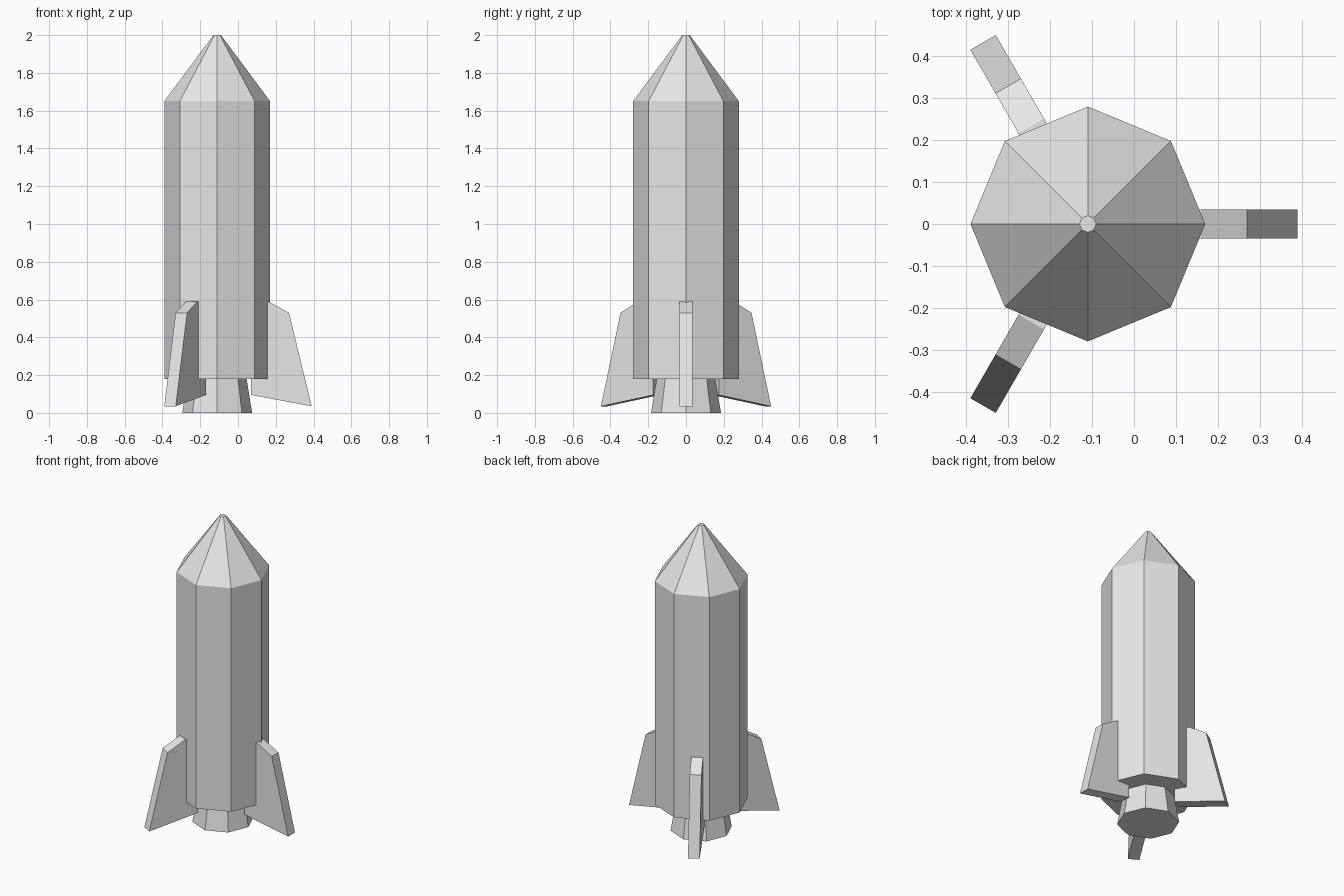
import bpy
import bmesh
from math import radians
from mathutils import Matrix, Vector

cube = bpy.data.objects.get("Cube")
if cube:
    bpy.data.objects.remove(cube, do_unlink=True)

AXIS_X = -0.11
SIDES = 8

grey = bpy.data.materials.new("light grey")
grey.use_nodes = True
grey.diffuse_color = (0.8, 0.8, 0.8, 1)
grey.node_tree.nodes["Principled BSDF"].inputs["Base Color"].default_value = (0.8, 0.8, 0.8, 1)


def finish(name, bm):
    """Turn a bmesh into a flat-shaded object on the rocket's axis."""
    bmesh.ops.recalc_face_normals(bm, faces=bm.faces)
    mesh = bpy.data.meshes.new(name)
    bm.to_mesh(mesh)
    bm.free()
    mesh.materials.append(grey)
    obj = bpy.data.objects.new(name, mesh)
    obj.location.x = AXIS_X
    bpy.context.collection.objects.link(obj)
    return obj


def lathe(name, rings):
    """Stack octagonal rings of (radius, height) and cap both ends."""
    bm = bmesh.new()
    loops = []
    for radius, z in rings:
        loops.append([bm.verts.new(Matrix.Rotation(radians(360 * i / SIDES), 3, "Z")
                                   @ Vector((radius, 0, z))) for i in range(SIDES)])
    for low, high in zip(loops, loops[1:]):
        for i in range(SIDES):
            j = (i + 1) % SIDES
            bm.faces.new((low[i], low[j], high[j], high[i]))
    bm.faces.new(loops[0])
    bm.faces.new(loops[-1])
    return finish(name, bm)


def fin(name, angle, profile, thickness):
    """Extrude a radial profile into a plate and swing it round the axis."""
    bm = bmesh.new()
    face = bm.faces.new([bm.verts.new((r, -thickness / 2, z)) for r, z in profile])
    side = bmesh.ops.extrude_face_region(bm, geom=[face])
    verts = [v for v in side["geom"] if isinstance(v, bmesh.types.BMVert)]
    bmesh.ops.translate(bm, verts=verts, vec=(0, thickness, 0))
    bmesh.ops.rotate(bm, verts=bm.verts, matrix=Matrix.Rotation(radians(angle), 3, "Z"))
    return finish(name, bm)


# Hull with pointed nose, and flared engine nozzle below
lathe("hull", [(0.28, 0.18), (0.28, 1.65), (0.02, 2.0)])
lathe("nozzle", [(0.185, 0), (0.152, 0.2)])

# Three swept fins
FIN = [(0.18, 0.095), (0.50, 0.035), (0.38, 0.53), (0.27, 0.59), (0.18, 0.59)]
for name, angle in (("left_fin", 0), ("back_right_fin", 120), ("front_right_fin", 240)):
    fin(name, angle, FIN, 0.07)
